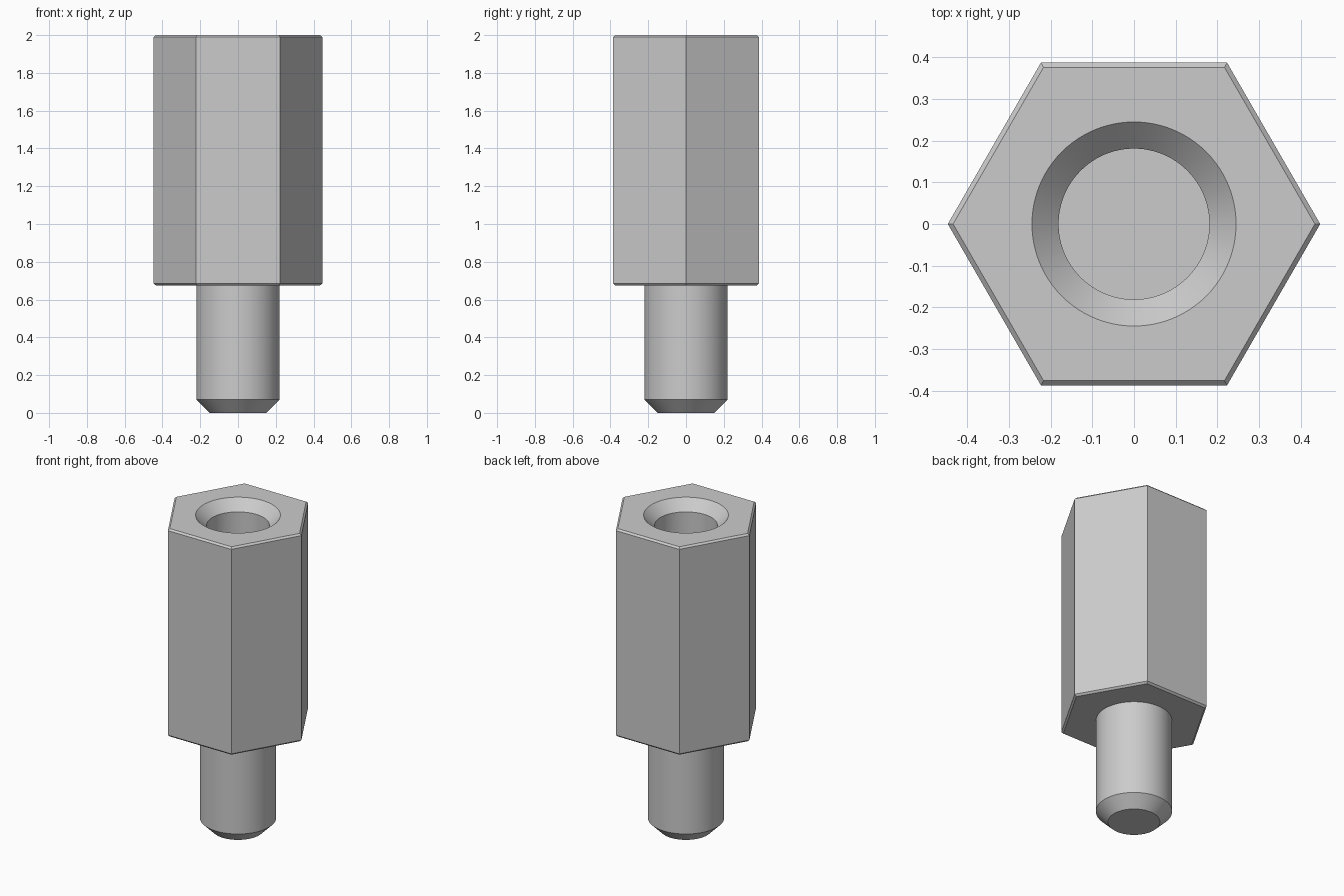
import bpy
import bmesh
import math

cube = bpy.data.objects.get("Cube")
if cube:
    bpy.data.objects.remove(cube, do_unlink=True)

HEX = 6
ROUND = 96
HEX_R = 0.447          # across-corner radius
CHAMFER = 0.011
SHOULDER = 0.675       # underside of the hexagonal body
TOP = 2.0
STUD_R = 0.22
HOLE_R = 0.181
SINK_R = 0.245
HOLE_DEPTH = 0.9

bm = bmesh.new()


def ring(sides, radius, z):
    return [bm.verts.new((radius * math.cos(math.tau * i / sides),
                          radius * math.sin(math.tau * i / sides), z))
            for i in range(sides)]


def skin(rings):
    """Join consecutive rings that have the same number of sides."""
    for a, b in zip(rings, rings[1:]):
        n = len(a)
        for i in range(n):
            j = (i + 1) % n
            bm.faces.new((a[i], a[j], b[j], b[i]))


def flange(outer, inner):
    """Flat hexagonal face around a round opening, one piece per side."""
    step = ROUND // HEX
    for i in range(HEX):
        arc = [inner[(i * step + k) % ROUND] for k in range(step + 1)]
        bm.faces.new([outer[(i + 1) % HEX], outer[i]] + arc)


# Hexagonal body with chamfered ends
inset_r = HEX_R - CHAMFER / math.cos(math.pi / HEX)
body = [ring(HEX, r, z) for r, z in (
    (inset_r, SHOULDER), (HEX_R, SHOULDER + CHAMFER),
    (HEX_R, TOP - CHAMFER), (inset_r, TOP))]
skin(body)

# Stud with a bevelled tip
stud = [ring(ROUND, r, z) for r, z in (
    (0.15, 0), (STUD_R, 0.07), (STUD_R, SHOULDER))]
skin(stud)
bm.faces.new(stud[0])
flange(body[0], stud[-1])

# Countersunk blind hole
hole = [ring(ROUND, r, z) for r, z in (
    (SINK_R, TOP), (HOLE_R, TOP - (SINK_R - HOLE_R)),
    (HOLE_R, TOP - HOLE_DEPTH))]
skin(hole)
bm.faces.new(hole[-1])
flange(body[-1], hole[0])

bmesh.ops.recalc_face_normals(bm, faces=bm.faces)
mesh = bpy.data.meshes.new("hex_standoff")
bm.to_mesh(mesh)
bm.free()
standoff = bpy.data.objects.new("hex_standoff", mesh)
bpy.context.collection.objects.link(standoff)

# Plain metal grey
grey = bpy.data.materials.new("metal_grey")
grey.use_nodes = True
colour = (0.6, 0.6, 0.6, 1)
grey.diffuse_color = colour
grey.node_tree.nodes["Principled BSDF"].inputs["Base Color"].default_value = colour
mesh.materials.append(grey)

# Smooth round walls, crisp edges
bpy.ops.object.select_all(action="DESELECT")
standoff.select_set(True)
bpy.context.view_layer.objects.active = standoff
bpy.ops.object.shade_smooth_by_angle(angle=math.radians(25))
